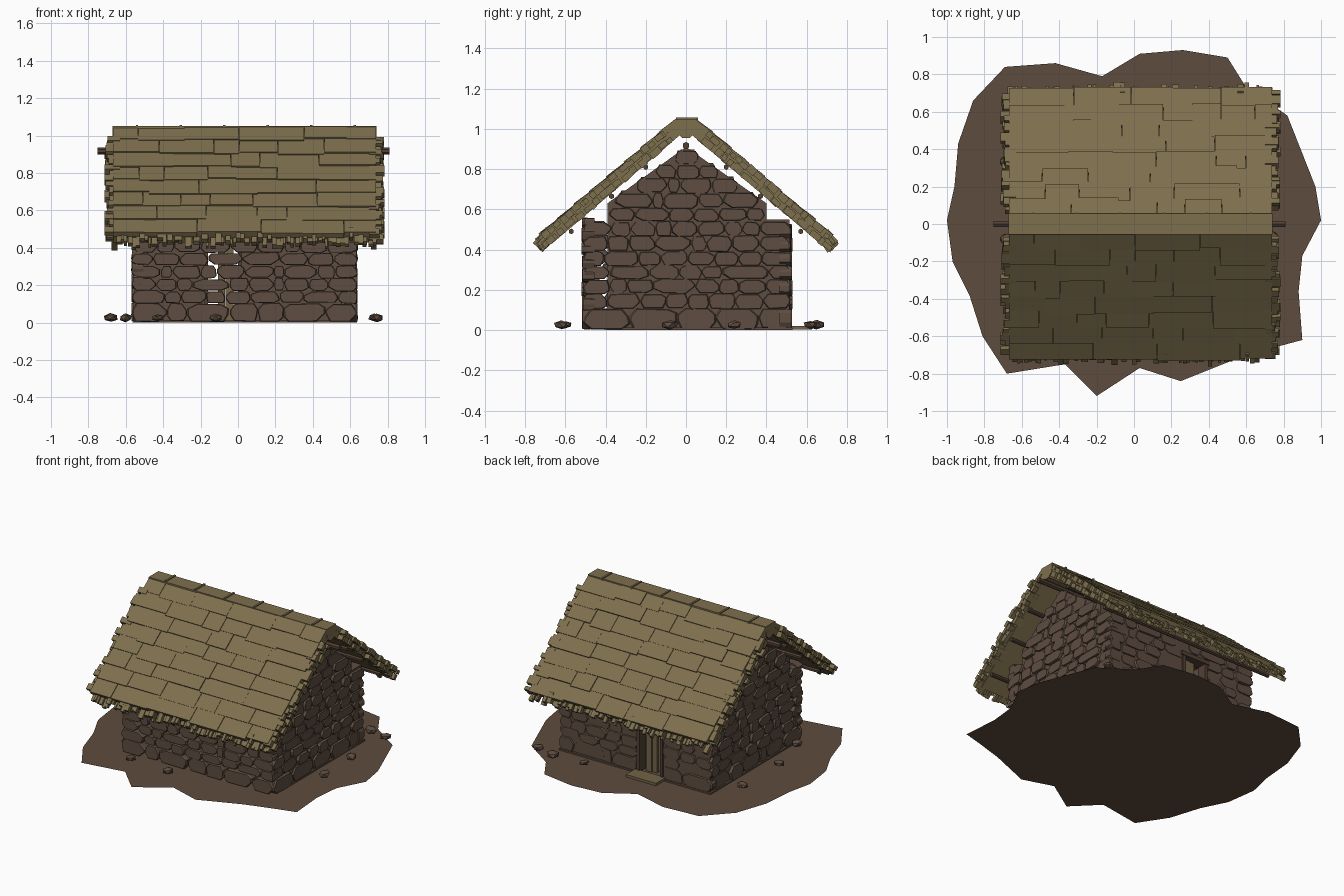
import bpy, bmesh, math, random
from mathutils import Matrix, Vector

random.seed(7)
R = random.uniform
if "Cube" in bpy.data.objects:
    bpy.data.objects.remove(bpy.data.objects["Cube"])


def material(name, rgb):
    m = bpy.data.materials.new(name)
    m.use_nodes = True
    m.diffuse_color = (*rgb, 1)
    m.node_tree.nodes["Principled BSDF"].inputs["Base Color"].default_value = (*rgb, 1)
    return m


THATCH = material("straw thatch", (0.208, 0.159, 0.076))
STONE = material("brown stone", (0.112, 0.074, 0.052))
SOIL = material("bare soil", (0.11, 0.072, 0.048))
POLE = material("dark timber", (0.085, 0.052, 0.035))
PLANK = material("weathered plank", (0.17, 0.125, 0.065))


def finish(name, bm, mat):
    bmesh.ops.recalc_face_normals(bm, faces=bm.faces)
    me = bpy.data.meshes.new(name)
    bm.to_mesh(me)
    bm.free()
    me.materials.append(mat)
    ob = bpy.data.objects.new(name, me)
    bpy.context.collection.objects.link(ob)
    return ob


def box(bm, centre, size, frame=Matrix(), tilt=0.0):
    m = frame @ Matrix.Translation(centre) @ Matrix.Rotation(tilt, 4, 'X')
    bmesh.ops.create_cube(bm, size=1, matrix=m @ Matrix.Diagonal((*size, 1)))


def boxes(name, mat, items):
    bm = bmesh.new()
    for centre, size in items:
        box(bm, centre, size)
    return finish(name, bm, mat)


def prism(bm, rings):
    """Skin a stack of equal rings and cap both ends."""
    vs = [[bm.verts.new(p) for p in ring] for ring in rings]
    n = len(vs[0])
    for a, b in zip(vs, vs[1:]):
        for i in range(n):
            bm.faces.new((a[i], a[(i + 1) % n], b[(i + 1) % n], b[i]))
    bm.faces.new(vs[0])
    bm.faces.new(vs[-1])


def rod(bm, x0, x1, y, z, radius, sides=8):
    m = Matrix.Translation(((x0 + x1) / 2, y, z)) @ Matrix.Rotation(math.pi / 2, 4, 'Y')
    m = m @ Matrix.Rotation(math.pi / sides, 4, 'Z')
    bmesh.ops.create_cone(bm, cap_ends=True, segments=sides, radius1=radius,
                          radius2=radius, depth=x1 - x0, matrix=m)


CX, CY = 0.035, 0.005          # middle of the house
HX, HY = 0.605, 0.525          # half sizes of the walls
EAVE, PEAK, PITCH = 0.55, 0.91, 0.71
DOOR_TOP = 0.43

# Ground patch, a single flat sheet
outline = [(-1, .02), (-.96, .2), (-.94, .43), (-.86, .66), (-.69, .84), (-.42, .86),
           (-.17, .79), (.03, .91), (.26, .93), (.5, .89), (.6, .73), (.82, .58),
           (.97, .2), (1, .02), (.9, -.17), (.88, -.36), (.9, -.62), (.75, -.66),
           (.55, -.72), (.25, -.84), (.03, -.77), (-.2, -.92), (-.37, -.75),
           (-.68, -.8), (-.81, -.6), (-.88, -.38), (-.97, -.2)]
bm = bmesh.new()
bm.faces.new([bm.verts.new((x, y, 0)) for x, y in reversed(outline)])
finish("ground", bm, SOIL)

# Floor, and the solid back wall around the doorway
boxes("floor", SOIL, [((CX, 0.065, 0.006), (1.2, 0.93, 0.011))])
boxes("back_wall", STONE, [((-0.365, 0.45, 0.275), (0.37, 0.13, EAVE)),
                           ((0.32, 0.45, 0.275), (0.6, 0.13, EAVE)),
                           ((-0.08, 0.45, 0.49), (0.2, 0.13, 0.12))])

# Gable panels
profile = [(-.39, 0), (.4, 0), (.4, .63), (0, PEAK), (-.39, .63)]
for name, x in (("left_gable", 0.585), ("right_gable", -0.515)):
    bm = bmesh.new()
    prism(bm, [[(x + dx, y, z) for y, z in profile] for dx in (-0.035, 0.035)])
    finish(name, bm, STONE)


def stone(bm, frame, u0, u1, z0, z1):
    """One flat-faced field stone with broken corners."""
    cu, cz = (u0 + u1) / 2, (z0 + z1) / 2
    hu, hz = (u1 - u0) / 2, (z1 - z0) / 2
    pts = []
    for su, sz, flip in ((1, -1, 0), (1, 1, 1), (-1, 1, 0), (-1, -1, 1)):
        ku, kz = R(.5, .88), R(.1, .6)
        pair = [(su * hu * ku, sz * hz * R(.95, 1.08)), (su * hu * R(.97, 1.06), sz * hz * kz)]
        pts += pair[::-1] if flip else pair
    face = R(0, .016)
    rings = [[frame @ Vector((cu + u * k, d, cz + z * k)) for u, z in pts]
             for k, d in ((.97, .065), (1, .01 + face), (.93, face))]
    prism(bm, rings)


def stone_wall(name, turn, distance, span, gable=False, doorway=None):
    frame = (Matrix.Translation((CX, CY, 0)) @ Matrix.Rotation(turn, 4, 'Z')
             @ Matrix.Translation((0, -distance, 0)))
    bm = bmesh.new()
    z, row = 0.005, 0
    while z < (PEAK - 0.08 if gable else EAVE - 0.03):
        top = z + (R(.095, .105) if row == 0 else R(.066, .076))
        if z < EAVE - 0.03:
            top = min(top, EAVE + .005)
            runs = [(-span, span)]
        else:
            half = min(.385, (PEAK - z * .3 - top * .7) / PITCH)
            runs = [(-half, half)]
        if doorway and z < DOOR_TOP - .02:
            runs = [(-span, doorway[0]), (doorway[1], span)]
        for a, b in runs:
            want = R(.17, .21) if row == 0 else R(.11, .145)
            n = max(1, round((b - a) / want))
            cuts = [a] + [a + (b - a) * (i + R(-.33, .33)) / n for i in range(1, n)] + [b]
            for u0, u1 in zip(cuts, cuts[1:]):
                stone(bm, frame, u0 + .002, u1 - .002, z + R(-.002, .006), top - R(-.002, .005))
        z, row = top, row + 1
    finish(name, bm, STONE)


stone_wall("front_stones", 0, HY, HX)
stone_wall("left_stones", math.pi / 2, HX, HY - .01, gable=True)
stone_wall("back_stones", math.pi, HY, HX, doorway=(.015, .215))
stone_wall("right_stones", -math.pi / 2, HX, HY - .01, gable=True)

# Door, its frame and step
boxes("door_frame", POLE, [((-.172, .49, .215), (.022, .07, .43)),
                           ((.012, .49, .215), (.022, .07, .43)),
                           ((-.08, .49, .43), (.23, .08, .028))])
boxes("door_planks", PLANK, [((-.088, .47, .215), (.036, .02, .40)),
                             ((-.045, .475, .21), (.042, .02, .41))])
boxes("door_step", PLANK, [((-.08, .57, .012), (.24, .11, .018))])

# Roof: courses of thatch on a sloping bed, with ragged edges
ANGLE = math.radians(40.3)
LENGTH, HALF, COURSES = 0.885, 0.705, 8
STEP = LENGTH / COURSES
for side, turn in (("back", 0), ("front", math.pi)):
    slope = (Matrix.Translation((CX, 0, 0)) @ Matrix.Rotation(turn, 4, 'Z')
             @ Matrix.Translation((0, .055, 1.05)) @ Matrix.Rotation(-ANGLE, 4, 'X'))
    bm = bmesh.new()
    box(bm, (0, LENGTH / 2, -.054), (2 * HALF - .01, LENGTH - .03, .048), slope)
    finish(side + "_roof_bed", bm, THATCH)

    bm = bmesh.new()
    for c in range(COURSES):
        x = -HALF
        while x < HALF - .01:
            w = R(.13, .36)
            if x + w > HALF - .08:
                w = HALF - x
            end = (c + 1) * STEP + R(-.016, .008)
            size = min(.14, end)
            box(bm, (x + w / 2, end - size / 2, -.018 + R(-.003, .003)),
                (w - .002, size, .03), slope, R(.04, .07))
            x += w
    finish(side + "_thatch_courses", bm, THATCH)

    bm = bmesh.new()
    x = -HALF + .01
    while x < HALF:                     # hanging straw along the eave
        w = R(.012, .034)
        box(bm, (x, LENGTH + R(-.02, .012), R(-.065, -.018)),
            (w, R(.06, .085), R(.018, .032)), slope, R(-.3, .05))
        x += w * R(.8, 1.3)
    finish(side + "_eave_straw", bm, THATCH)

    bm = bmesh.new()
    for s in (-1, 1):                   # bundles along the gable edges
        y = .1
        while y < LENGTH - .01:
            w = R(.025, .06)
            for depth in (-.022, -.06):
                reach = R(.015, .045)
                box(bm, (s * (HALF - .02 + reach / 2), y + R(-.01, .01), depth + R(-.006, .004)),
                    (reach + .04, w, R(.024, .038)), slope, R(-.08, .08))
            y += w * R(.9, 1.2)
    finish(side + "_gable_straw", bm, THATCH)

# Ridge roll with its flat cap and bindings
bm = bmesh.new()
rod(bm, CX - HALF, CX + HALF, 0, 1.0, .05)
finish("ridge_roll", bm, THATCH)
boxes("ridge_cap", THATCH, [((CX, 0, 1.03), (2 * HALF, .11, .04))])
boxes("ridge_bindings", THATCH, [((-.54 + i * .233, .005, 1.049), (.013, .11, .015))
                                 for i in range(6)])

# Roof poles
bm = bmesh.new()
rod(bm, -.75, .81, 0, .917, .018, 6)
for s in (-1, 1):
    for y, z in ((.2, .81), (.37, .665), (.57, .49)):
        rod(bm, -.66, .73, s * y, z, .014, 6)
finish("roof_poles", bm, POLE)

# Loose rocks around the house
bm = bmesh.new()
for x, y in ((-.43, -.6), (-.12, -.62), (.74, -.08), (.73, .24), (.74, .62), (.6, .65),
             (.36, .64), (-.68, .33), (-.68, -.08), (-.6, -.4)):
    r = R(.034, .046)
    m = (Matrix.Translation((x, y, .026)) @ Matrix.Rotation(R(0, 3), 4, 'Z')
         @ Matrix.Diagonal((r, r * .85, r * .55, 1)))
    new = bmesh.ops.create_icosphere(bm, subdivisions=1, radius=1, matrix=m)
    for v in new["verts"]:
        v.co += Vector((R(-.004, .004), R(-.004, .004), R(-.003, .003)))
finish("loose_rocks", bm, STONE)
